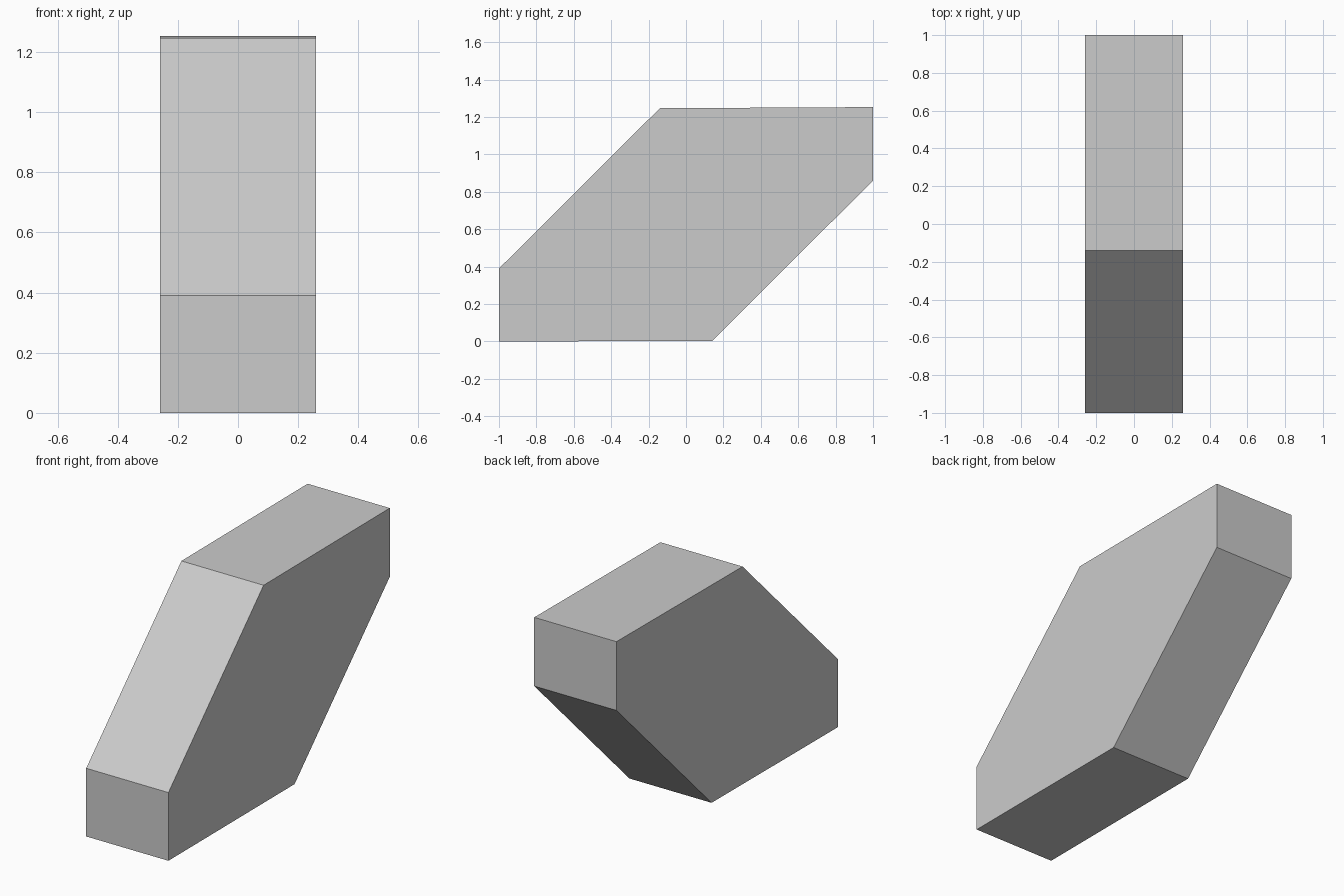
import bpy, bmesh

if "Cube" in bpy.data.objects:
    bpy.data.objects.remove(bpy.data.objects["Cube"])

# Side profile (y, z) of the slanted hexagonal slab
profile = [(-1, 0), (0.14, 0.003), (1, 0.86), (1, 1.253), (-0.14, 1.247), (-1, 0.39)]
half_width = 0.26

# Extrude the profile across x
bm = bmesh.new()
face = bm.faces.new([bm.verts.new((-half_width, y, z)) for y, z in profile])
result = bmesh.ops.extrude_face_region(bm, geom=[face])
moved = [v for v in result["geom"] if isinstance(v, bmesh.types.BMVert)]
bmesh.ops.translate(bm, verts=moved, vec=(2 * half_width, 0, 0))
bmesh.ops.recalc_face_normals(bm, faces=bm.faces)

mesh = bpy.data.meshes.new("slanted_block")
bm.to_mesh(mesh)
bm.free()
block = bpy.data.objects.new("slanted_block", mesh)
bpy.context.collection.objects.link(block)
